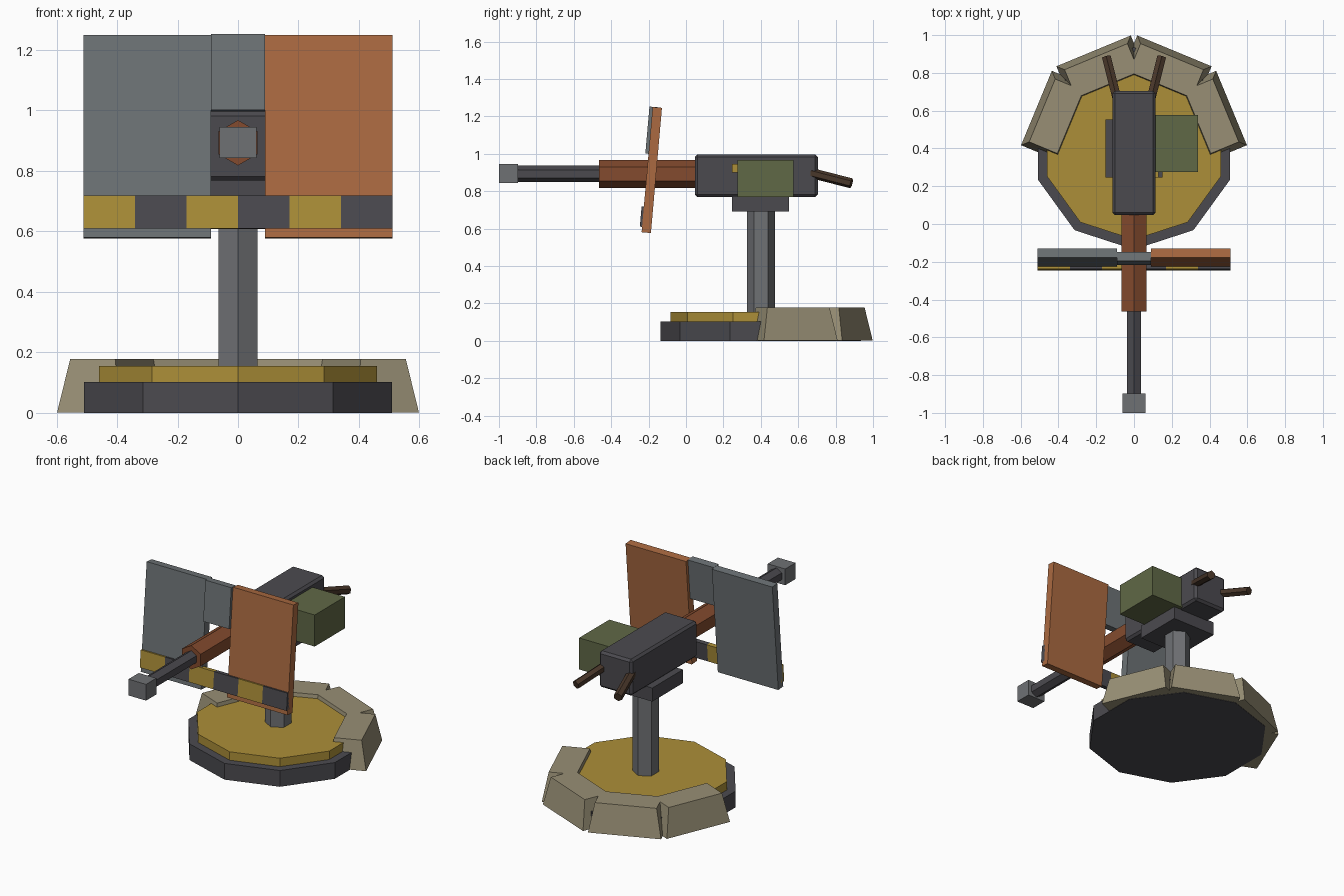
import bpy, bmesh, math
from mathutils import Vector, Matrix

if "Cube" in bpy.data.objects:
    bpy.data.objects.remove(bpy.data.objects["Cube"])


def material(name, rgb):
    m = bpy.data.materials.new(name)
    lin = [(c / 255 / 12.92) if c < 10 else ((c / 255 + 0.055) / 1.055) ** 2.4 for c in rgb]
    m.diffuse_color = (*lin, 1)
    m.use_nodes = True
    m.node_tree.nodes["Principled BSDF"].inputs["Base Color"].default_value = m.diffuse_color
    return m


DARK = material("dark_gunmetal", (75, 74, 79))
GOLD = material("hazard_yellow", (172, 143, 56))
STEEL = material("blue_grey_steel", (109, 115, 118))
GREY = material("mid_grey_metal", (111, 113, 116))
ORANGE = material("orange_paint", (171, 106, 65))
RUST = material("rust_brown", (132, 75, 46))
GREEN = material("olive_green", (96, 104, 70))
SAND = material("sandbag_beige", (152, 143, 117))
WOOD = material("grip_brown", (72, 54, 41))


def finish(name, bm, mat):
    bmesh.ops.recalc_face_normals(bm, faces=bm.faces)
    me = bpy.data.meshes.new(name)
    bm.to_mesh(me)
    bm.free()
    me.materials.append(mat)
    ob = bpy.data.objects.new(name, me)
    bpy.context.collection.objects.link(ob)
    return ob


def box(name, mat, x, y, z, inset=0, matrix=None):
    """Box from (min, max) ranges; inset narrows the top on all four sides."""
    bm = bmesh.new()
    bmesh.ops.create_cube(bm, size=1)
    for v in bm.verts:
        top = v.co.z > 0
        s = inset if top else 0
        v.co = (x[1] - s if v.co.x > 0 else x[0] + s,
                y[1] - s if v.co.y > 0 else y[0] + s,
                z[1] if top else z[0])
    if matrix:
        bm.transform(matrix)
    return finish(name, bm, mat)


def prism(name, mat, n, r, p0, p1, first):
    """n-sided bar from p0 to p1; 'first' is the direction of one corner."""
    p0, p1 = Vector(p0), Vector(p1)
    axis = (p1 - p0).normalized()
    u = Vector(first)
    u = (u - axis * u.dot(axis)).normalized()
    w = axis.cross(u)
    bm = bmesh.new()
    rings = []
    for p in (p0, p1):
        rings.append([bm.verts.new(p + r * (u * math.cos(a) + w * math.sin(a)))
                      for a in (2 * math.pi * i / n for i in range(n))])
    bm.faces.new(rings[0])
    bm.faces.new(rings[1])
    for i in range(n):
        j = (i + 1) % n
        bm.faces.new((rings[0][i], rings[0][j], rings[1][j], rings[1][i]))
    return finish(name, bm, mat)


# Ten-sided base, turntable and hexagonal post
C = 0.4
prism("base_plate", DARK, 10, 0.535, (0, C, 0), (0, C, 0.102), (0, -1, 0))
prism("turntable", GOLD, 10, 0.483, (0, C, 0.10), (0, C, 0.155), (0, -1, 0))
prism("post", GREY, 6, 0.075, (0, C, 0.15), (0, C, 0.70), (0, -1, 0))

# Tapered sandbag blocks in a half ring round the back
for i in range(4):
    turn = Matrix.Translation((0, C, 0)) @ Matrix.Rotation(math.radians(22.5 + 45 * i), 4, 'Z')
    box(f"sandbag_{i + 1}", SAND, (0.332, 0.559), (-0.213, 0.213), (0.002, 0.178), 0.033, turn)

# Gun body with softened edges, cradle, ammunition box and feed
receiver = box("receiver", DARK, (-0.115, 0.115), (0.047, 0.705), (0.768, 0.996))
bevel = receiver.modifiers.new("edge_bevel", 'BEVEL')
bevel.width = 0.014
bevel.segments = 1
box("cradle", DARK, (-0.152, 0.152), (0.247, 0.552), (0.69, 0.775))
box("ammo_box", GREEN, (0.108, 0.34), (0.276, 0.576), (0.77, 0.968))
box("ammo_feed", GOLD, (0.08, 0.13), (0.246, 0.40), (0.90, 0.946))

# Barrel
Z = 0.893
prism("barrel_jacket", RUST, 6, 0.075, (0, 0.06, Z), (0, -0.464, Z), (0, 0, 1))
prism("barrel", DARK, 6, 0.043, (0, -0.45, Z), (0, -0.91, Z), (0, 0, 1))
box("muzzle", GREY, (-0.061, 0.061), (-1.0, -0.898), (0.843, 0.945))

# Rear grips
for side, s in (("left", -1), ("right", 1)):
    prism(f"{side}_grip", WOOD, 6, 0.027, (s * 0.092, 0.67, 0.897), (s * 0.146, 0.884, 0.842), (0, 0, 1))

# Leaning shield: two wide plates, a bridge plate and a striped bar
lean = Matrix.Translation((0, -0.183, 0.913)) @ Matrix.Rotation(-0.088, 4, 'X')
box("left_shield", STEEL, (-0.51, -0.09), (-0.025, 0.025), (-0.336, 0.336), 0, lean)
box("right_shield", ORANGE, (0.09, 0.51), (-0.025, 0.025), (-0.336, 0.336), 0, lean)
box("shield_bridge", STEEL, (-0.09, 0.09), (-0.042, 0.006), (0.085, 0.337), 0, lean)
for i in range(6):
    x = -0.51 + 0.17 * i
    box(f"hazard_stripe_{i + 1}", DARK if i % 2 else GOLD, (x, x + 0.17),
        (-0.037, -0.008), (-0.307, -0.199), 0, lean)
